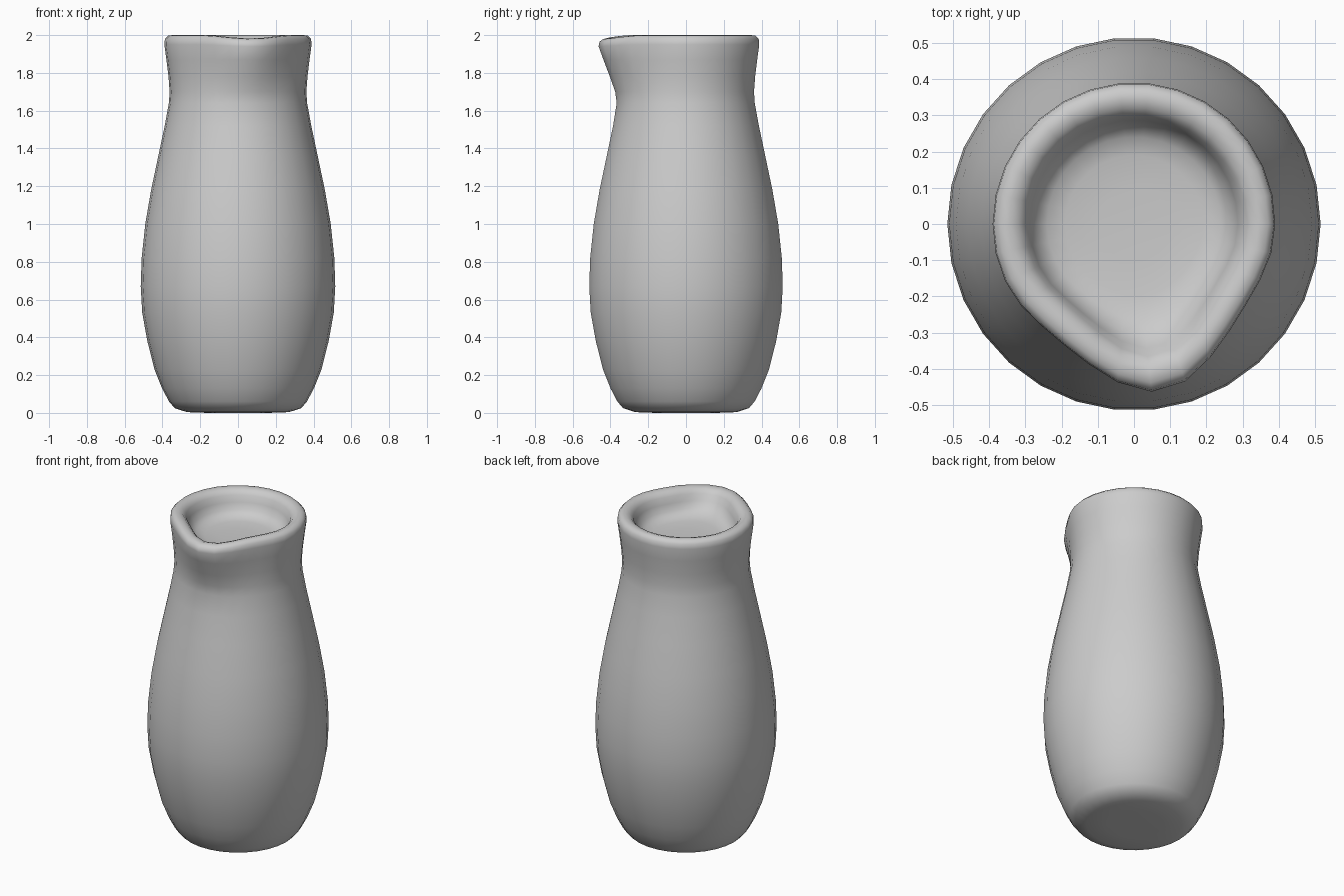
import bpy, bmesh, math

SIDES = 30
SPOUT_DIR = math.atan2(-0.455, 0.075)

# Profile rows: radius, height, spout push outward, spout dip
profile = [
    (0.16, 0.000, 0, 0), (0.27, 0.004, 0, 0), (0.335, 0.025, 0, 0),
    (0.365, 0.06, 0, 0), (0.402, 0.13, 0, 0), (0.442, 0.23, 0, 0),
    (0.480, 0.38, 0, 0), (0.507, 0.53, 0, 0), (0.515, 0.67, 0, 0),
    (0.510, 0.82, 0, 0), (0.491, 1.00, 0, 0), (0.460, 1.18, 0, 0),
    (0.422, 1.36, 0, 0), (0.388, 1.52, 0, 0), (0.366, 1.64, 0.003, 0),
    (0.362, 1.70, 0.015, 0), (0.368, 1.78, 0.038, 0), (0.379, 1.87, 0.062, 0),
    (0.390, 1.95, 0.077, 0.01), (0.387, 1.98, 0.075, 0.015), (0.370, 1.997, 0.072, 0.018),
    (0.345, 2.000, 0.07, 0.018), (0.320, 1.992, 0.07, 0.017), (0.300, 1.97, 0.07, 0.015),
    (0.287, 1.93, 0.06, 0.01), (0.270, 1.89, 0.045, 0), (0.240, 1.865, 0.03, 0),
    (0.190, 1.855, 0.01, 0), (0.100, 1.85, 0, 0),
]

bm = bmesh.new()
rings = []
for r, z, push, dip in profile:
    ring = []
    for i in range(SIDES):
        a = 2 * math.pi * i / SIDES
        d = math.atan2(math.sin(a - SPOUT_DIR), math.cos(a - SPOUT_DIR))
        # pinched lip: strong push at the spout, slightly drawn in beside it
        w = math.exp(-(d / 0.40) ** 2) - 0.15 * math.exp(-((abs(d) - 0.85) / 0.3) ** 2)
        rr = r + push * w
        ring.append(bm.verts.new((rr * math.cos(a), rr * math.sin(a), z - dip * max(w, 0))))
    rings.append(ring)

# Skin between rings
for lo, hi in zip(rings, rings[1:]):
    for i in range(SIDES):
        j = (i + 1) % SIDES
        bm.faces.new((lo[i], lo[j], hi[j], hi[i]))

# Base underside and recessed floor
bm.faces.new(rings[0][::-1])
bm.faces.new(rings[-1])
bmesh.ops.recalc_face_normals(bm, faces=bm.faces[:])
for f in bm.faces:
    f.smooth = True

mesh = bpy.data.meshes.new("jug")
bm.to_mesh(mesh)
bm.free()
jug = bpy.data.objects.new("jug", mesh)
bpy.context.collection.objects.link(jug)
# Centre the body and lip about the base frame
jug.location = (0, 0, 0)
